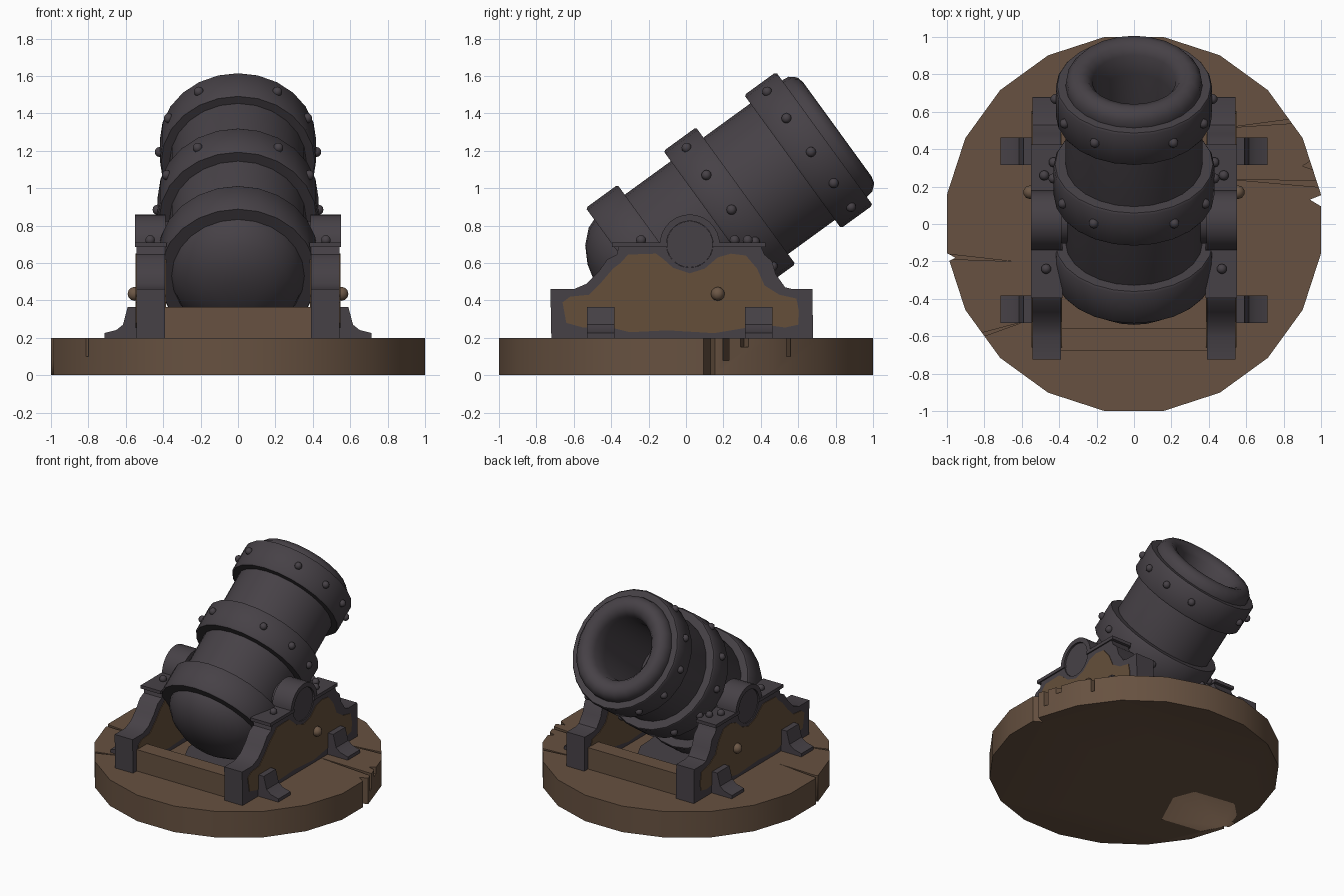
import bpy, bmesh, math, random
from mathutils import Matrix, Vector

if "Cube" in bpy.data.objects:
    bpy.data.objects.remove(bpy.data.objects["Cube"])

random.seed(4)


def material(name, rgb):
    m = bpy.data.materials.new(name)
    m.diffuse_color = (*rgb, 1)
    m.use_nodes = True
    m.node_tree.nodes["Principled BSDF"].inputs["Base Color"].default_value = m.diffuse_color
    return m


IRON = material("dark iron", (0.062, 0.053, 0.062))
WOOD = material("brown wood", (0.135, 0.083, 0.052))
PANEL = material("cheek wood", (0.13, 0.078, 0.042))
PEG = material("peg wood", (0.15, 0.095, 0.06))


def finish(name, bm, mat, angle=35):
    bmesh.ops.remove_doubles(bm, verts=bm.verts, dist=0.0005)
    bmesh.ops.recalc_face_normals(bm, faces=bm.faces)
    me = bpy.data.meshes.new(name)
    bm.to_mesh(me)
    bm.free()
    me.materials.append(mat)
    ob = bpy.data.objects.new(name, me)
    bpy.context.collection.objects.link(ob)
    bpy.ops.object.select_all(action='DESELECT')
    ob.select_set(True)
    bpy.context.view_layer.objects.active = ob
    bpy.ops.object.shade_smooth_by_angle(angle=math.radians(angle))
    return ob


def extrude(bm, ring, offset):
    """Closed prism from a ring of points."""
    a = [bm.verts.new(p) for p in ring]
    b = [bm.verts.new(Vector(p) + Vector(offset)) for p in ring]
    bm.faces.new(a)
    bm.faces.new(b[::-1])
    n = len(a)
    for i in range(n):
        bm.faces.new((a[i], a[(i + 1) % n], b[(i + 1) % n], b[i]))


def side_prisms(name, profile, x0, x1, mat, angle=35, shifts=(0,)):
    """Profile in y,z extruded along x, on both sides."""
    bm = bmesh.new()
    for s in (1, -1):
        for dy in shifts:
            extrude(bm, [(s * x0, y + dy, z) for y, z in profile], (s * (x1 - x0), 0, 0))
    return finish(name, bm, mat, angle)


def box(bm, lo, hi):
    extrude(bm, [(lo[0], lo[1], lo[2]), (hi[0], lo[1], lo[2]),
                 (hi[0], hi[1], lo[2]), (lo[0], hi[1], lo[2])], (0, 0, hi[2] - lo[2]))


def ball(bm, pos, r):
    bmesh.ops.create_uvsphere(bm, u_segments=10, v_segments=6, radius=r,
                              matrix=Matrix.Translation(pos))


# Barrel frame: local z runs along the bore, origin at front of the muzzle band
TILT = Matrix.Translation((0, 0.74, 1.265)) @ Matrix.Rotation(math.radians(-54), 4, 'X') \
    @ Matrix.Diagonal((0.95, 1, 1, 1))


def lathe(name, profile, closed=False, n=24, angle=35):
    bm = bmesh.new()
    rings = [[bm.verts.new((r * math.sin(2 * math.pi * i / n), r * math.cos(2 * math.pi * i / n), t))
              for i in range(n)] for t, r in profile]
    if closed:
        rings.append(rings[0])
    for a, b in zip(rings, rings[1:]):
        for i in range(n):
            bm.faces.new((a[i], a[(i + 1) % n], b[(i + 1) % n], b[i]))
    bmesh.ops.dissolve_degenerate(bm, dist=0.0001, edges=bm.edges)
    bm.transform(TILT)
    return finish(name, bm, IRON, angle)


# Barrel with domed breech, rounded lip and hollow bore
lathe("barrel", [(-1.45, 0), (-1.445, 0.1), (-1.42, 0.2), (-1.37, 0.29), (-1.3, 0.355),
                 (-1.22, 0.385), (0, 0.385), (0.04, 0.38), (0.075, 0.35), (0.085, 0.31),
                 (0.07, 0.265), (0.03, 0.235), (-0.08, 0.215), (-0.6, 0.2), (-0.6, 0)], angle=50)

# Reinforcing bands
for name, t0, t1, r in (("muzzle_band", -0.21, 0, 0.44), ("middle_band", -0.735, -0.52, 0.452),
                        ("breech_band", -1.25, -1.04, 0.45)):
    lathe(name, [(t0, 0.36), (t0, r - 0.008), (t0 + 0.012, r), (t1 - 0.012, r),
                 (t1, r - 0.008), (t1, 0.36)], closed=True, angle=50)

# Rivets on the two front bands
bm = bmesh.new()
for t, r in ((-0.1, 0.442), (-0.625, 0.454)):
    for deg in (30, 62, 92, 120, 149):
        for s in (1, -1):
            a = math.radians(deg)
            ball(bm, TILT @ Vector((s * r * math.sin(a), -r * math.cos(a), t)), 0.027)
finish("band_rivets", bm, IRON, 60)

# Trunnion through the barrel
CY, CZ = 0.02, 0.70


def arc(r, a0, a1, n=14):
    return [(CY + r * math.cos(math.radians(a0 + (a1 - a0) * i / n)),
             CZ + r * math.sin(math.radians(a0 + (a1 - a0) * i / n))) for i in range(n + 1)]


side_prisms("trunnions", arc(0.124, 0, 345, 23), 0.3, 0.537, IRON)

# Carriage cheeks with saddle notch
side_prisms("cheeks", [(-0.72, 0.2), (-0.725, 0.46), (-0.6, 0.46), (-0.53, 0.49), (-0.47, 0.55),
                       (-0.42, 0.62), (-0.37, 0.645), (-0.36, 0.69)] + arc(0.125, 180, 360) +
            [(0.4, 0.69), (0.42, 0.645), (0.46, 0.61), (0.48, 0.54), (0.53, 0.47), (0.57, 0.46),
             (0.675, 0.46), (0.68, 0.2)], 0.39, 0.543, IRON)

# Wavy wooden panels showing on both faces of each cheek
wavy = [(-0.66, 0.39), (-0.62, 0.42), (-0.52, 0.43), (-0.45, 0.5), (-0.39, 0.57), (-0.35, 0.6),
        (-0.31, 0.645), (-0.16, 0.65), (-0.12, 0.62), (-0.07, 0.575), (0.02, 0.545), (0.1, 0.57),
        (0.17, 0.63), (0.24, 0.65), (0.32, 0.64), (0.38, 0.57), (0.42, 0.48), (0.5, 0.43),
        (0.59, 0.41), (0.605, 0.34), (0.6, 0.27), (0.53, 0.255), (0.42, 0.27), (0.3, 0.25),
        (0.15, 0.225), (-0.1, 0.24), (-0.3, 0.23), (-0.42, 0.26), (-0.55, 0.255), (-0.64, 0.28)]
side_prisms("outer_panels", wavy, 0.54, 0.547, PANEL)
side_prisms("inner_panels", wavy, 0.386, 0.393, PANEL)

# Cap plates and the arched straps over the trunnions
for name, y0, y1 in (("rear_cap_plates", -0.395, -0.1), ("front_cap_plates", 0.14, 0.425)):
    side_prisms(name, [(y0, 0.685), (y1, 0.685), (y1, 0.71), (y0, 0.71)], 0.383, 0.552, IRON)
side_prisms("trunnion_caps", arc(0.16, -4, 184) + arc(0.125, 184, -4), 0.388, 0.55, IRON)

# Cap bolts and wooden side pegs
bm = bmesh.new()
for s in (1, -1):
    for x, y in ((0.47, -0.24), (0.48, 0.26), (0.43, 0.33)):
        ball(bm, (s * x, y, 0.722), 0.027)
finish("cap_bolts", bm, IRON, 60)
bm = bmesh.new()
for s in (1, -1):
    ball(bm, (s * 0.555, 0.17, 0.435), 0.037)
finish("side_pegs", bm, PEG, 60)

# Flared foot brackets
bm = bmesh.new()
for s in (1, -1):
    for y in (-0.53, 0.315):
        foot = [(0.53, 0.2), (0.715, 0.2), (0.715, 0.225), (0.65, 0.242), (0.615, 0.27),
                (0.59, 0.365), (0.53, 0.365)]
        extrude(bm, [(s * x, y, z) for x, z in foot], (0, 0.148, 0))
finish("foot_brackets", bm, IRON)

# Cross beams between the cheeks
for name, y0, y1 in (("rear_beam", -0.675, -0.555), ("front_beam", 0.515, 0.635)):
    bm = bmesh.new()
    box(bm, (-0.4, y0, 0.19), (0.4, y1, 0.365))
    finish(name, bm, WOOD)

# Iron patch on the floor under the barrel
bm = bmesh.new()
extrude(bm, [((0.32 + random.uniform(-.03, .03)) * math.cos(i * math.pi / 10),
              (0.44 + random.uniform(-.04, .04)) * math.sin(i * math.pi / 10), 0.199)
             for i in range(20)], (0, 0, 0.008))
finish("floor_plate", bm, IRON)

# Round timber base, with rim cracks and chips cut out
bm = bmesh.new()
extrude(bm, [(1.012 * math.sin((i + 0.5) * math.pi / 10), 1.012 * math.cos((i + 0.5) * math.pi / 10), 0)
             for i in range(20)], (0, 0, 0.2))
base = finish("timber_base", bm, WOOD)
# each crack: rim point, tip point, half width at rim, lowest z
cracks = [((1.05, 0.21), (0.5, 0.24), 0.018, 0.08), ((0.95, 0.56), (0.5, 0.515), 0.015, 0.1),
          ((1.04, 0.12), (0.94, 0.13), 0.05, -0.1), ((-1.05, -0.17), (-0.65, -0.2), 0.015, 0.08),
          ((-1.04, -0.18), (-0.955, -0.18), 0.045, -0.1), ((-0.9, -0.62), (-0.58, -0.52), 0.015, 0.1),
          ((1.05, 0.33), (0.9, 0.31), 0.07, 0.15)]
bm = bmesh.new()
for (x0, y0), (x1, y1), w, z in cracks:
    extrude(bm, [(x0, y0 - w, z), (x0, y0 + w, z), (x1, y1, z)], (0, 0, 0.35 - z))
cutter = finish("crack_cutter", bm, WOOD)
cutter.hide_render = True
cutter.hide_viewport = True
mod = base.modifiers.new("cracks", 'BOOLEAN')
mod.operation = 'DIFFERENCE'
mod.solver = 'EXACT'
mod.use_self = True
mod.object = cutter
